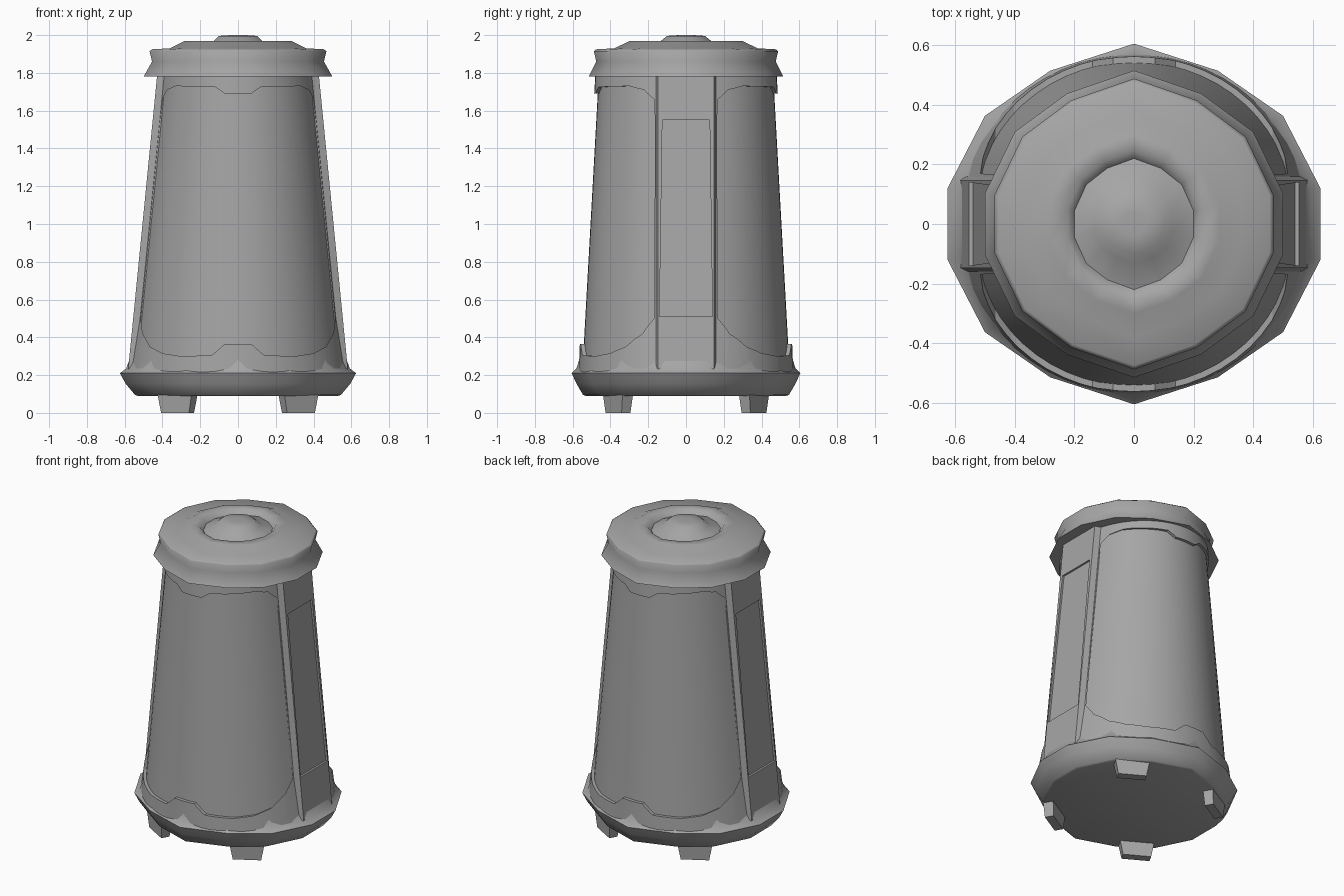
import bpy, bmesh, math

cube = bpy.data.objects.get("Cube")
if cube:
    bpy.data.objects.remove(cube)

grey = bpy.data.materials.new("mid_grey")
grey.use_nodes = True
COLOUR = (0.38, 0.38, 0.38, 1)
grey.diffuse_color = COLOUR
grey.node_tree.nodes["Principled BSDF"].inputs["Base Color"].default_value = COLOUR


def loft(name, rings):
    """Closed solid through rings of matching point counts."""
    bm = bmesh.new()
    loops = [[bm.verts.new(p) for p in ring] for ring in rings]
    n = len(loops[0])
    for a, b in zip(loops, loops[1:]):
        for i in range(n):
            j = (i + 1) % n
            bm.faces.new((a[i], a[j], b[j], b[i]))
    bm.faces.new(loops[0][::-1])
    bm.faces.new(loops[-1])
    bmesh.ops.recalc_face_normals(bm, faces=bm.faces)
    mesh = bpy.data.meshes.new(name)
    bm.to_mesh(mesh)
    bm.free()
    mesh.materials.append(grey)
    obj = bpy.data.objects.new(name, mesh)
    bpy.context.collection.objects.link(obj)
    return obj


def select(obj):
    bpy.ops.object.select_all(action='DESELECT')
    obj.select_set(True)
    bpy.context.view_layer.objects.active = obj


def smooth(obj, degrees):
    select(obj)
    bpy.ops.object.shade_smooth_by_angle(angle=math.radians(degrees))


def cut(obj, cutter):
    select(obj)
    mod = obj.modifiers.new("opening", 'BOOLEAN')
    mod.operation = 'DIFFERENCE'
    mod.solver = 'EXACT'
    mod.object = cutter
    bpy.ops.object.modifier_apply(modifier=mod.name)
    bpy.data.objects.remove(cutter)


# Fourteen-sided outline shared by the base and the lid
quarter = [(0, 1), (0.45, 0.85), (0.8, 0.6), (1, 0.2)]
half = quarter + [(x, -y) for x, y in quarter[::-1]]
outline = half + [(-x, y) for x, y in half[-2:0:-1]]


def faceted(name, profile):
    return loft(name, [[(x * rx, y * ry, z) for x, y in outline]
                       for rx, ry, z in profile])


# Base with a short skirt rising round the body
base = faceted("base_ring", [
    (0.53, 0.53, 0.09), (0.545, 0.545, 0.095), (0.595, 0.58, 0.155),
    (0.625, 0.605, 0.21), (0.592, 0.58, 0.235), (0.568, 0.56, 0.3)])
smooth(base, 60)

# Lid with a flared skirt, a domed top and a knob in a shallow dip
lid = faceted("lid", [
    (0.43, 0.46, 1.78), (0.50, 0.515, 1.78), (0.455, 0.475, 1.86),
    (0.468, 0.488, 1.915), (0.455, 0.475, 1.925), (0.36, 0.38, 1.93),
    (0.285, 0.3, 1.968), (0.222, 0.247, 1.968), (0.2, 0.22, 1.938),
    (0.13, 0.135, 1.968), (0.1, 0.1, 1.996), (0.04, 0.04, 2.0)])
smooth(lid, 70)


# Round body section with a flat on each side
def section(z, rx, ry, flat, steps=24):
    start = math.asin(0.16 / ry)
    arc = [start + (math.pi - 2 * start) * i / steps for i in range(steps + 1)]
    front = [(flat, 0.147)]
    front += [(rx * math.cos(a), ry * math.sin(a)) for a in arc]
    front += [(-flat, 0.147)]
    return [(x, y, z) for x, y in front] + [(-x, -y, z) for x, y in front]


barrel = loft("barrel", [section(0.2, 0.563, 0.55, 0.571),
                         section(1.8, 0.406, 0.461, 0.415)])
smooth(barrel, 25)

frame = loft("outer_frame", [section(0.215, 0.588, 0.568, 0.583),
                             section(0.5, 0.541, 0.557, 0.555),
                             section(1.79, 0.414, 0.48, 0.428)])

# Large rounded openings at front and back, with a tab above and below
opening = [(0.07, 1.69), (0.12, 1.725), (0.33, 1.73), (0.375, 1.71),
           (0.4, 1.66), (0.415, 1.53), (0.515, 0.5), (0.505, 0.42),
           (0.465, 0.35), (0.4, 0.315), (0.3, 0.3), (0.14, 0.305),
           (0.11, 0.33), (0.07, 0.365)]
opening += [(-x, z) for x, z in opening[::-1]]
cut(frame, loft("opening_cutter", [[(x, y, z) for x, z in opening] for y in (-1, 1)]))

# Tall recessed panels on both sides
panel = [(-0.14, 0.51), (0.14, 0.51), (0.125, 1.55), (-0.125, 1.55)]
cut(frame, loft("panel_cutter", [[(x, y, z) for y, z in panel] for x in (-1, 1)]))
smooth(frame, 25)

# Four feet following the base edge
c, s = math.cos(math.radians(-30)), math.sin(math.radians(-30))
for sx, side in ((1, "left"), (-1, "right")):
    for sy, end in ((-1, "front"), (1, "back")):
        rings = []
        for z, w, d in ((0, 0.085, 0.027), (0.13, 0.11, 0.034)):
            corners = [(-w, -d), (w, -d), (w, d), (-w, d)]
            rings.append([(sx * (0.32 + u * c - v * s),
                           sy * (0.36 + u * s + v * c), z) for u, v in corners])
        loft(f"{end}_{side}_foot", rings)
